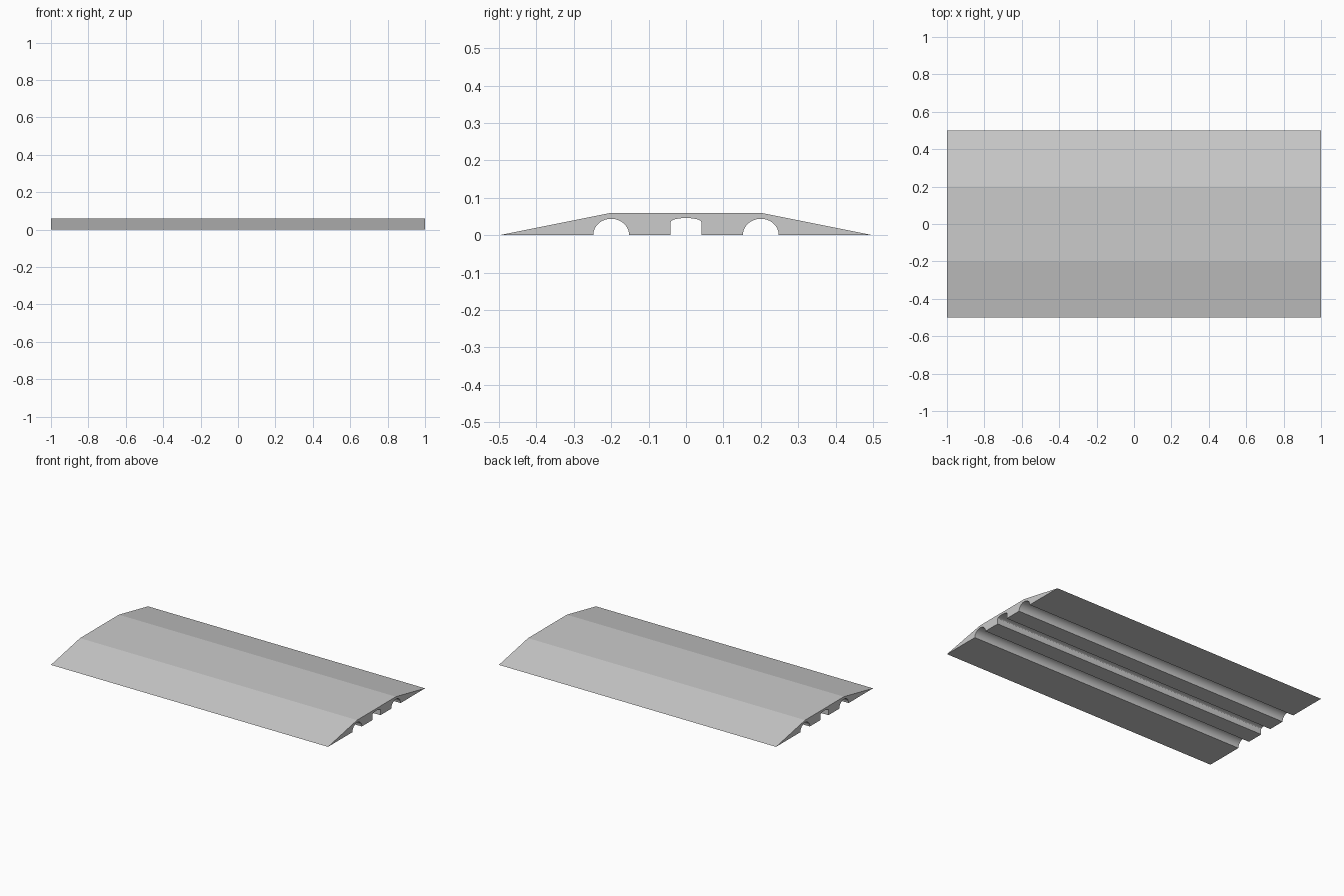
import bpy
import bmesh
from math import cos, sin, pi, radians

cube = bpy.data.objects.get("Cube")
if cube:
    bpy.data.objects.remove(cube, do_unlink=True)

HALF_LENGTH, HALF_WIDTH = 1.0, 0.5
TOP_HALF_WIDTH, HEIGHT = 0.2, 0.06

grey = bpy.data.materials.new("light_grey")
grey.use_nodes = True
colour = (0.6, 0.6, 0.6, 1)
grey.diffuse_color = colour
grey.node_tree.nodes["Principled BSDF"].inputs["Base Color"].default_value = colour


def arch(centre, half_width, spring, rise, steps):
    """Channel outline: optional straight walls with an elliptical crown."""
    pts = [(centre - half_width * cos(pi * i / steps),
            spring + rise * sin(pi * i / steps)) for i in range(steps + 1)]
    if spring > 0:
        pts = [(centre - half_width, 0)] + pts + [(centre + half_width, 0)]
    return pts


# Cross-section: cable channels along the underside, then the ramped top
profile = [(-HALF_WIDTH, 0)]
profile += arch(-0.2, 0.048, 0, 0.044, 24)
profile += arch(0, 0.041, 0.035, 0.011, 16)
profile += arch(0.2, 0.048, 0, 0.044, 24)
profile += [(HALF_WIDTH, 0), (TOP_HALF_WIDTH, HEIGHT), (-TOP_HALF_WIDTH, HEIGHT)]

# Extrude the section along the ramp
bm = bmesh.new()
section = bm.faces.new([bm.verts.new((-HALF_LENGTH, y, z)) for y, z in profile])
result = bmesh.ops.extrude_face_region(bm, geom=[section], use_keep_orig=True)
moved = [v for v in result["geom"] if isinstance(v, bmesh.types.BMVert)]
bmesh.ops.translate(bm, verts=moved, vec=(2 * HALF_LENGTH, 0, 0))
bmesh.ops.recalc_face_normals(bm, faces=bm.faces)

# Split the concave end caps cleanly
caps = [f for f in bm.faces if len(f.verts) > 4]
bmesh.ops.triangulate(bm, faces=caps)

mesh = bpy.data.meshes.new("cable_ramp")
bm.to_mesh(mesh)
bm.free()
mesh.materials.append(grey)
ramp = bpy.data.objects.new("cable_ramp", mesh)
bpy.context.collection.objects.link(ramp)

# Smooth channels with crisp outer edges
bpy.ops.object.select_all(action="DESELECT")
ramp.select_set(True)
bpy.context.view_layer.objects.active = ramp
bpy.ops.object.shade_smooth_by_angle(angle=radians(10))
